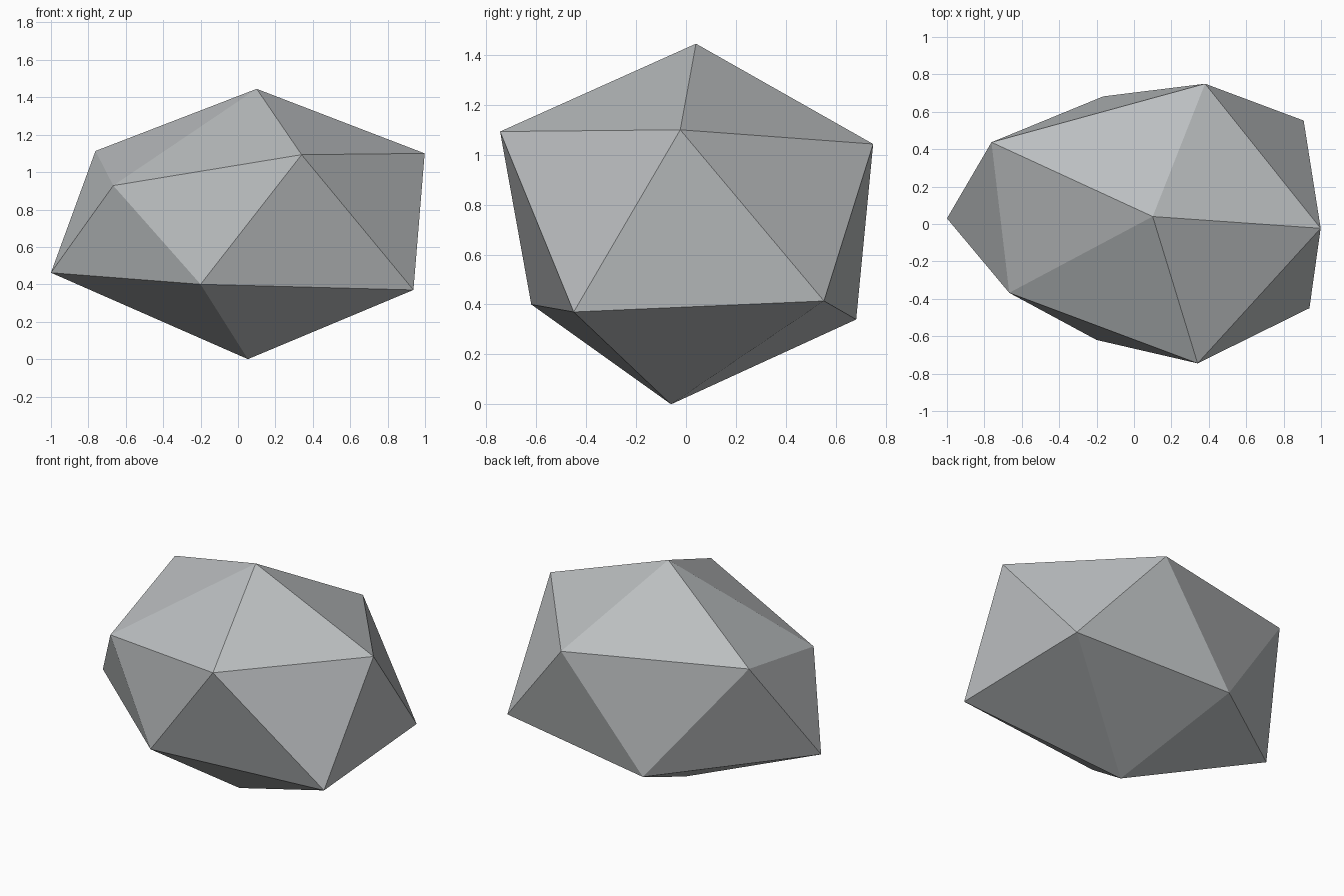
import bpy, bmesh

if "Cube" in bpy.data.objects:
    bpy.data.objects.remove(bpy.data.objects["Cube"])

# Uneven twenty-sided boulder: two staggered rings of five corners between two tips
TOP = (0.10, 0.04, 1.445)
BOTTOM = (0.053, -0.06, 0.0)
UPPER = [(-0.667, -0.368, 0.928), (0.34, -0.745, 1.093), (0.998, -0.023, 1.10),
         (0.38, 0.75, 1.043), (-0.762, 0.437, 1.113)]
LOWER = [(-0.20, -0.62, 0.40), (0.938, -0.45, 0.37), (0.907, 0.553, 0.414),
         (-0.165, 0.682, 0.34), (-1.0, 0.03, 0.462)]

bm = bmesh.new()
top, bottom = bm.verts.new(TOP), bm.verts.new(BOTTOM)
upper = [bm.verts.new(p) for p in UPPER]
lower = [bm.verts.new(p) for p in LOWER]
for i in range(5):
    j = (i + 1) % 5
    bm.faces.new((top, upper[i], upper[j]))          # cap
    bm.faces.new((upper[i], lower[i], upper[j]))     # belt, pointing down
    bm.faces.new((lower[i], lower[j], upper[j]))     # belt, pointing up
    bm.faces.new((bottom, lower[j], lower[i]))       # underside
bmesh.ops.recalc_face_normals(bm, faces=bm.faces)

mesh = bpy.data.meshes.new("boulder")
bm.to_mesh(mesh)
bm.free()

# Stone colour
stone = bpy.data.materials.new("stone grey")
stone.diffuse_color = (0.50, 0.52, 0.53, 1.0)
stone.use_nodes = True
stone.node_tree.nodes["Principled BSDF"].inputs["Base Color"].default_value = stone.diffuse_color
mesh.materials.append(stone)

boulder = bpy.data.objects.new("boulder", mesh)
bpy.context.collection.objects.link(boulder)
